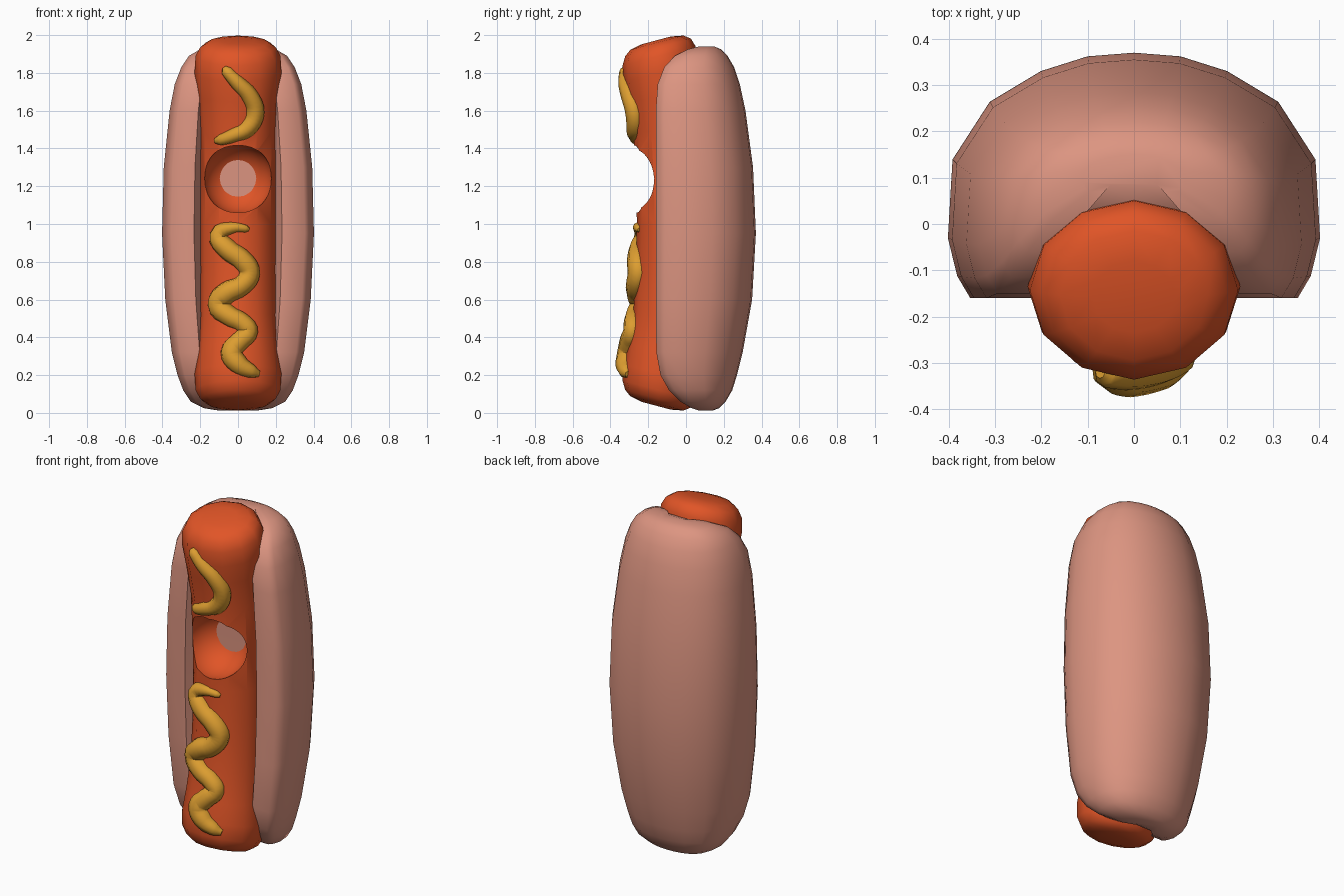
import bpy, bmesh, math

if "Cube" in bpy.data.objects:
    bpy.data.objects.remove(bpy.data.objects["Cube"])

def material(name, rgb):
    m = bpy.data.materials.new(name)
    m.diffuse_color = (*rgb, 1)
    m.use_nodes = True
    m.node_tree.nodes["Principled BSDF"].inputs["Base Color"].default_value = m.diffuse_color
    return m

BUN = material("bun_pink", (0.72, 0.30, 0.22))
MEAT = material("sausage_orange", (0.75, 0.09, 0.02))
SAUCE = material("mustard_yellow", (0.72, 0.34, 0.03))

def activate(ob):
    bpy.ops.object.select_all(action='DESELECT')
    ob.select_set(True)
    bpy.context.view_layer.objects.active = ob

def smooth(ob, angle):
    activate(ob)
    bpy.ops.object.shade_smooth_by_angle(angle=math.radians(angle))

def loft(name, rings, mat):
    """Skin a list of closed rings and cap both ends."""
    bm = bmesh.new()
    loops = [[bm.verts.new(p) for p in ring] for ring in rings]
    for a, b in zip(loops, loops[1:]):
        for i in range(len(a)):
            j = (i + 1) % len(a)
            bm.faces.new((a[i], a[j], b[j], b[i]))
    bm.faces.new(loops[0][::-1])
    bm.faces.new(loops[-1])
    bmesh.ops.recalc_face_normals(bm, faces=bm.faces)
    me = bpy.data.meshes.new(name)
    bm.to_mesh(me)
    bm.free()
    me.materials.append(mat)
    ob = bpy.data.objects.new(name, me)
    bpy.context.collection.objects.link(ob)
    return ob

# Bun: grooved half-round section, scaled along its height
HALF = [(0.25, .985), (0.5, .925), (0.775, .80), (0.975, .565), (1, .245),
        (0.95, .09), (0.88, 0), (0.58, 0), (0.46, .19)]
SECTION = [(0, 1)] + HALF + [(0, .19)] + [(-x, t) for x, t in reversed(HALF)]
# height, half width, front y, back y
BUN_RINGS = [(.012, .10, .07, .14), (.025, .18, .03, .175), (.06, .25, -.03, .21),
             (.12, .29, -.09, .245), (.2, .32, -.135, .27), (.32, .35, -.157, .30),
             (.6, .385, -.16, .35), (.95, .402, -.16, .37), (1.3, .393, -.16, .355),
             (1.6, .362, -.16, .315), (1.74, .335, -.15, .285), (1.83, .30, -.115, .255),
             (1.89, .26, -.06, .22), (1.925, .20, .01, .185), (1.94, .11, .07, .15)]
bun = loft("bun", [[(x * w, f + t * (b - f), z) for x, t in SECTION]
                   for z, w, f, b in BUN_RINGS], BUN)
smooth(bun, 60)

# Sausage: twelve-sided, bowed so both ends lean to the front
# height, centre y, x radius, y radius, lean in degrees (upper half, then mirrored)
UPPER = [(1.0, -.07, .203, .19, 0), (1.25, -.075, .203, .19, 3), (1.5, -.09, .205, .19, 6),
         (1.68, -.118, .216, .195, 10), (1.80, -.135, .23, .2, 13), (1.89, -.143, .225, .2, 15),
         (1.935, -.148, .20, .18, 15), (1.96, -.154, .16, .145, 15), (1.972, -.158, .09, .08, 15)]
PROFILE = [(2.01 - z, y, a, b, -t) for z, y, a, b, t in reversed(UPPER[1:])] + UPPER

def oval(z, y, a, b, lean):
    t = math.radians(lean)
    out = []
    for i in range(12):
        u = math.tau * i / 12
        d = b * math.cos(u)
        out.append((a * math.sin(u), y + d * math.cos(t), z + d * math.sin(t)))
    return out

sausage = loft("sausage", [oval(*r) for r in PROFILE], MEAT)

# Round bite scooped out of the sausage
bpy.ops.mesh.primitive_uv_sphere_add(segments=32, ring_count=20, radius=.184,
                                     location=(0, -.2175, 1.24))
bite = bpy.context.object
bite.name = "bite_cutter"
bite.hide_render = True
bite.data.materials.append(MEAT)
cut = sausage.modifiers.new("bite", 'BOOLEAN')
cut.operation, cut.solver, cut.object = 'DIFFERENCE', 'EXACT', bite
activate(sausage)
bpy.ops.object.modifier_apply(modifier=cut.name)
bpy.data.objects.remove(bite)
smooth(sausage, 45)

def sausage_front(x, z):
    """Front surface y of the sausage at x, z."""
    for p, q in zip(PROFILE, PROFILE[1:]):
        if p[0] <= z <= q[0]:
            k = (z - p[0]) / (q[0] - p[0])
            y, a, b = (p[i] + k * (q[i] - p[i]) for i in (1, 2, 3))
            return y - b * math.sqrt(max(0, 1 - (x / a) ** 2))
    return -.3

def squiggle(name, points):
    cu = bpy.data.curves.new(name, 'CURVE')
    cu.dimensions = '3D'
    cu.bevel_depth, cu.bevel_resolution = 1, 2
    cu.resolution_u, cu.use_fill_caps = 4, True
    sp = cu.splines.new('BEZIER')
    sp.bezier_points.add(len(points) - 1)
    for bp, (x, z, r) in zip(sp.bezier_points, points):
        bp.co = (x, sausage_front(x, z) + .006, z)
        bp.radius = r
        bp.handle_left_type = bp.handle_right_type = 'AUTO'
    cu.materials.append(SAUCE)
    ob = bpy.data.objects.new(name, cu)
    bpy.context.collection.objects.link(ob)
    activate(ob)
    bpy.ops.object.convert(target='MESH')
    smooth(bpy.context.object, 60)

# Mustard squiggles: x, height, thickness
squiggle("mustard_upper", [(-.073, 1.83, .012), (-.06, 1.81, .03), (0, 1.745, .04),
                           (.06, 1.68, .046), (.09, 1.59, .05), (.055, 1.51, .047),
                           (-.02, 1.47, .038), (-.09, 1.445, .03), (-.12, 1.44, .015)])
squiggle("mustard_lower", [(.058, .97, .01), (.04, .975, .02), (-.03, .98, .03),
                           (-.105, .94, .048), (-.06, .87, .055), (.03, .8, .057),
                           (.06, .74, .057), (.02, .675, .055), (-.06, .635, .06),
                           (-.105, .575, .06), (-.05, .515, .055), (.03, .47, .052),
                           (.055, .43, .052), (.01, .38, .055), (-.035, .32, .06),
                           (.0, .26, .055), (.07, .22, .038), (.11, .205, .018)])
